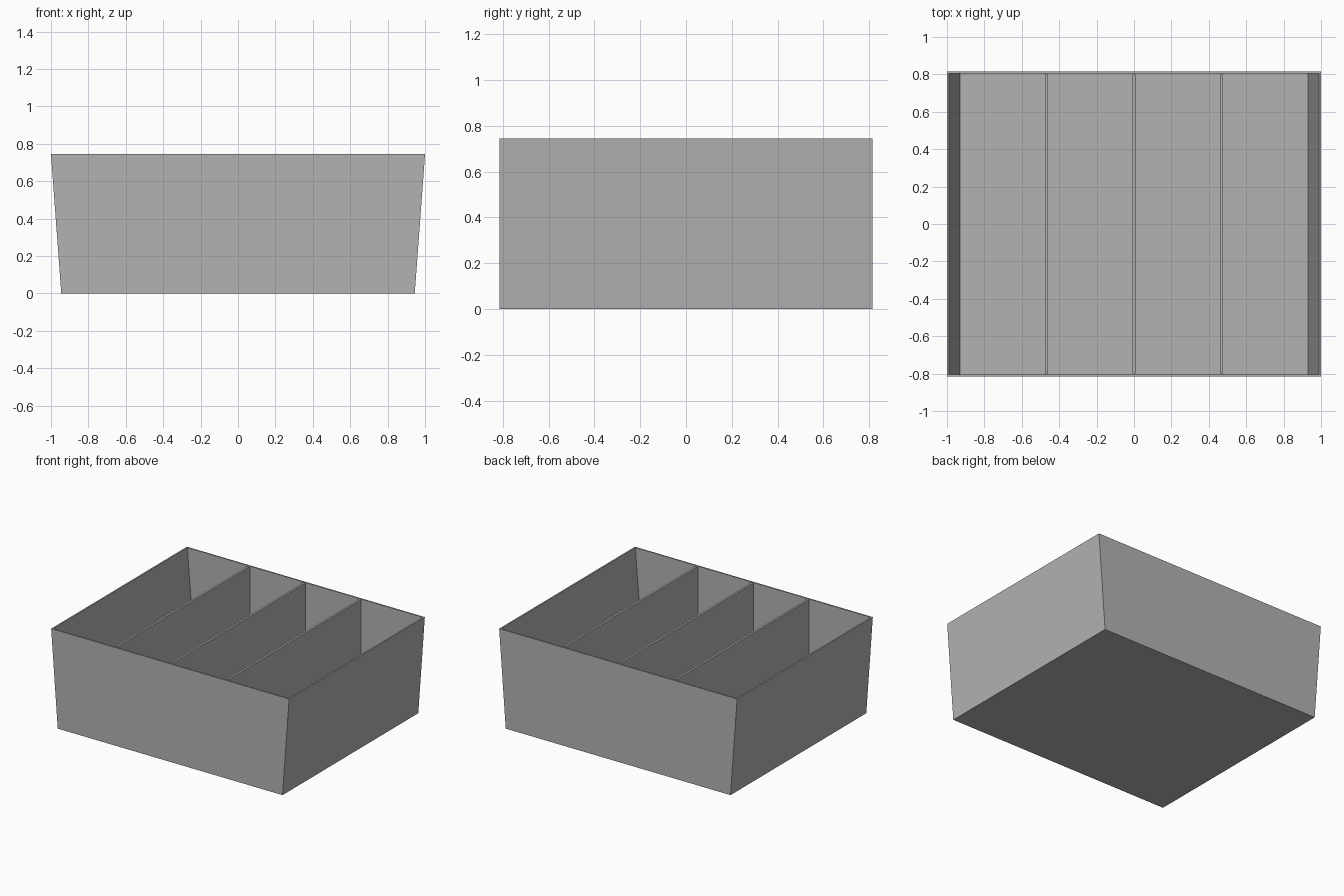
import bpy, bmesh

HEIGHT, DEPTH, WALL = 0.745, 0.815, 0.016
TOP_HALF, BASE_HALF = 1.0, 0.945
SPACING = 0.468

cube = bpy.data.objects.get("Cube")
if cube:
    bpy.data.objects.remove(cube, do_unlink=True)

grey = bpy.data.materials.new("light grey")
grey.use_nodes = True
colour = (0.45, 0.45, 0.45, 1)
grey.diffuse_color = colour
grey.node_tree.nodes["Principled BSDF"].inputs["Base Color"].default_value = colour


def half_width(z):
    """Outer half width of the tapered tray at a given height."""
    return BASE_HALF + (TOP_HALF - BASE_HALF) * z / HEIGHT


def add_object(name, bm):
    bmesh.ops.recalc_face_normals(bm, faces=bm.faces)
    mesh = bpy.data.meshes.new(name)
    bm.to_mesh(mesh)
    bm.free()
    mesh.materials.append(grey)
    obj = bpy.data.objects.new(name, mesh)
    bpy.context.collection.objects.link(obj)
    return obj


# Tray: tapered box with a hollow pushed down from its top face
bm = bmesh.new()
bmesh.ops.create_cube(bm, size=2)
for v in bm.verts:
    z = HEIGHT if v.co.z > 0 else 0
    v.co = (v.co.x * half_width(z), v.co.y * DEPTH, z)
top = max(bm.faces, key=lambda f: f.calc_center_median().z)
bmesh.ops.inset_region(bm, faces=[top], thickness=WALL)
floor = bmesh.ops.extrude_discrete_faces(bm, faces=[top])["faces"][0]
for v in floor.verts:
    side = 1 if v.co.x > 0 else -1
    v.co.x = side * (half_width(WALL) - WALL)
    v.co.z = WALL
add_object("tray", bm)

# Dividers: three upright panels between the front and back walls
for name, x in (("right_divider", -SPACING), ("middle_divider", 0), ("left_divider", SPACING)):
    bm = bmesh.new()
    bmesh.ops.create_cube(bm, size=1)
    bmesh.ops.scale(bm, vec=(WALL, 2 * (DEPTH - WALL), HEIGHT - WALL), verts=bm.verts)
    bmesh.ops.translate(bm, vec=(x, 0, (HEIGHT + WALL) / 2), verts=bm.verts)
    add_object(name, bm)
